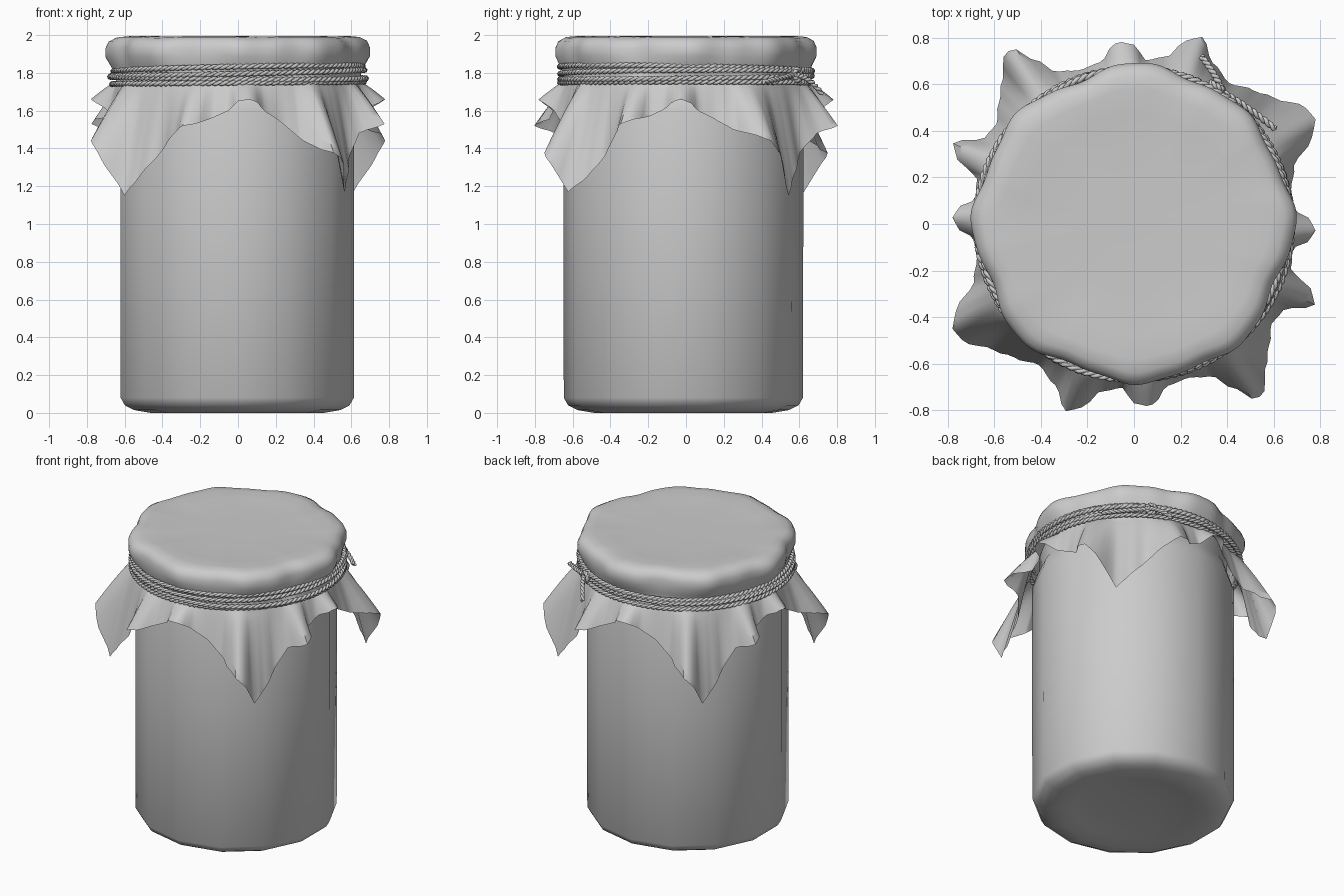
import bpy, bmesh
from math import sin, cos, pi, tau, radians, exp

if "Cube" in bpy.data.objects:
    bpy.data.objects.remove(bpy.data.objects["Cube"])


def mesh_object(name, rings, cap_start=True, angle=40):
    """Skin a list of closed rings (same length) into one smooth mesh."""
    bm = bmesh.new()
    rows = [[bm.verts.new(p) for p in ring] for ring in rings]
    n = len(rows[0])
    for a, b in zip(rows, rows[1:]):
        for i in range(n):
            j = (i + 1) % n
            bm.faces.new((a[i], a[j], b[j], b[i]))
    if cap_start:
        bm.faces.new(rows[0])
    bmesh.ops.recalc_face_normals(bm, faces=bm.faces)
    me = bpy.data.meshes.new(name)
    bm.to_mesh(me)
    bm.free()
    ob = bpy.data.objects.new(name, me)
    bpy.context.collection.objects.link(ob)
    bpy.ops.object.select_all(action='DESELECT')
    ob.select_set(True)
    bpy.context.view_layer.objects.active = ob
    bpy.ops.object.shade_smooth_by_angle(angle=radians(angle))
    return ob


# jar: 14-sided lathe with a slightly hollow base, shoulder and hidden neck
SIDES = 14
jar_profile = [(0.15, 0.035), (0.38, 0.02), (0.47, 0.0), (0.56, 0.015), (0.61, 0.04),
               (0.633, 0.08), (0.635, 1.0), (0.635, 1.6), (0.615, 1.67), (0.59, 1.71),
               (0.59, 1.93), (0.52, 1.93)]
mesh_object("jar", [[(-0.004 + r * cos(pi / 2 + tau * i / SIDES),
                      -0.014 + r * sin(pi / 2 + tau * i / SIDES), z)
                     for i in range(SIDES)] for r, z in jar_profile], angle=50)

# cloth hem for half a turn: angle, radius, height (repeats after 180 degrees)
hem = [(-2, .78, 1.66), (2, .75, 1.64), (5, .69, 1.60), (12, .69, 1.56), (20, .73, 1.50),
       (26, .85, 1.47), (30, .90, 1.44), (34, .89, 1.37), (42, .81, 1.15), (48, .77, 1.26),
       (56, .73, 1.38), (64, .77, 1.48), (70, .855, 1.52), (74, .82, 1.53), (79, .73, 1.56),
       (86, .705, 1.60), (90, .77, 1.65), (95, .785, 1.66), (98, .76, 1.64), (101, .71, 1.60),
       (109, .70, 1.54), (117, .73, 1.45), (121, .82, 1.40), (125, .92, 1.37), (128, .91, 1.32),
       (132, .84, 1.17), (138, .78, 1.25), (144, .73, 1.36), (150, .74, 1.48), (156, .85, 1.53),
       (159, .82, 1.55), (164, .70, 1.57), (171, .69, 1.61), (175, .76, 1.65), (178, .78, 1.66)]


def hem_at(deg):
    d = (deg + 2) % 180 - 2
    for (a0, r0, z0), (a1, r1, z1) in zip(hem, hem[1:]):
        if a0 <= d <= a1:
            t = (d - a0) / (a1 - a0)
            s = t * t * (3 - 2 * t)
            return r0 + (r1 - r0) * s, z0 + (z1 - z0) * t


# cloth: crumpled flat top over the lid, pulled in at the tie, then a folded skirt
SEG = 180
cap_profile = [(0.10, 1.982), (0.30, 1.983), (0.47, 1.988), (0.57, 1.995), (0.625, 1.99),
               (0.66, 1.97), (0.675, 1.935), (0.675, 1.89), (0.66, 1.84), (0.643, 1.80)]
rings = []
for r, z in cap_profile:
    ring = []
    for i in range(SEG):
        a = tau * i / SEG
        edge = max(0, (r - 0.4) / 0.275)
        bump = 0.016 * cos(8 * a) + 0.007 * sin(5 * a + 1) + 0.004 * sin(19 * a)
        bump += 0.015 * exp(-((a - pi) / 0.25) ** 2)
        rr = r + bump * edge * (1 if z > 1.85 else 0.5)
        ring.append((rr * cos(a), rr * sin(a), z + min(0.0, 0.006 * edge * sin(7 * a + 2))))
    rings.append(ring)
for k in range(13):
    t = k / 12
    ring = []
    for i in range(SEG):
        a = tau * i / SEG
        rh, zh = hem_at(360 * i / SEG)
        neck = 0.645 + 0.08 * (rh - 0.77)
        rr = neck + (rh - neck) * t ** 0.85
        ring.append((rr * cos(a), rr * sin(a), 1.755 + (zh - 1.755) * t))
    rings.append(ring)
mesh_object("cloth_cover", rings, angle=60)


def twine(name, path, cyclic, twists):
    """Two thin strands twisted round a path; path(t) gives (angle, radius, z)."""
    cu = bpy.data.curves.new(name, 'CURVE')
    cu.dimensions = '3D'
    cu.bevel_depth = 0.0095
    cu.bevel_resolution = 1
    n = twists * 7
    for phase in (0, pi):
        sp = cu.splines.new('POLY')
        sp.points.add(n - 1)
        sp.use_cyclic_u = cyclic
        for i, p in enumerate(sp.points):
            t = i / (n if cyclic else n - 1)
            a, r, z = path(t)
            w = tau * twists * t + phase
            r += 0.0065 * cos(w)
            p.co = (r * cos(a), r * sin(a), z + 0.0065 * sin(w), 1)
    cu.use_fill_caps = True
    ob = bpy.data.objects.new(name, cu)
    bpy.context.collection.objects.link(ob)


# twine loops: mean height, tilt, tilt direction, radius
for i, (h, tilt, ph, rad) in enumerate([(1.747, 0.006, 0.0, 0.667), (1.775, 0.010, 2.0, 0.672),
                                        (1.800, 0.016, 0.3, 0.668), (1.822, 0.018, 5.6, 0.664)]):
    twine(f"twine_loop_{i + 1}",
          lambda t, h=h, k=tilt, p=ph, r=rad: (tau * t, r + 0.006 * sin(2 * tau * t + p),
                                               h + k * cos(tau * t - p)), True, 60)

# loose twine ends and a small knot at the back right
twine("twine_end_1", lambda t: (radians(62 - 28 * t), 0.68 + 0.05 * t * t, 1.80 - 0.05 * t), False, 6)
twine("twine_end_2", lambda t: (radians(56 + 12 * t), 0.685 + 0.09 * t, 1.79 - 0.10 * t * t), False, 4)
twine("twine_knot", lambda t: (radians(59) + 0.045 * cos(tau * t), 0.69,
                               1.79 + 0.028 * sin(tau * t)), True, 4)
